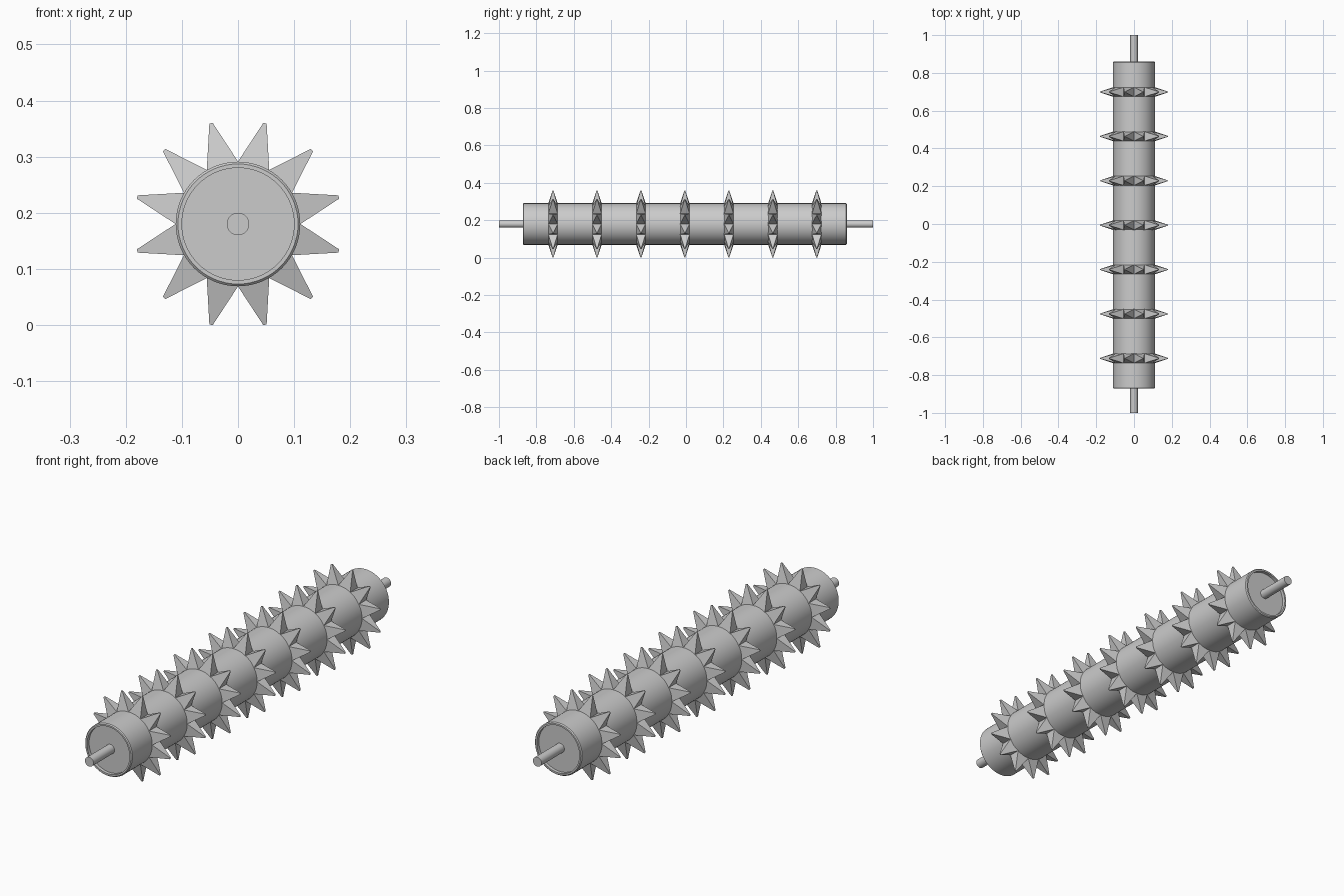
import bpy, bmesh, math
from mathutils import Vector

if "Cube" in bpy.data.objects:
    bpy.data.objects.remove(bpy.data.objects["Cube"])

AXIS_Z = 0.18
MID_Y = -0.006


def make_object(name, bm, smooth):
    bmesh.ops.recalc_face_normals(bm, faces=bm.faces[:])
    mesh = bpy.data.meshes.new(name)
    bm.to_mesh(mesh)
    bm.free()
    obj = bpy.data.objects.new(name, mesh)
    obj.location.z = AXIS_Z
    bpy.context.collection.objects.link(obj)
    if smooth:
        bpy.ops.object.select_all(action='DESELECT')
        obj.select_set(True)
        bpy.context.view_layer.objects.active = obj
        bpy.ops.object.shade_smooth_by_angle(angle=math.radians(30))
    return obj


def lathe(name, profile, steps):
    """Spin a (radius, y) profile around the y axis."""
    bm = bmesh.new()
    verts = [bm.verts.new((r, y, 0)) for r, y in profile]
    edges = [bm.edges.new(pair) for pair in zip(verts, verts[1:])]
    bmesh.ops.spin(bm, geom=verts + edges, cent=(0, 0, 0), axis=(0, 1, 0),
                   angle=math.tau, steps=steps)
    bmesh.ops.remove_doubles(bm, verts=bm.verts[:], dist=1e-5)
    return make_object(name, bm, True)


def add_spike(bm, angle, y):
    """Four-sided blunt spike pointing outward from the drum."""
    out = Vector((math.sin(angle), 0, math.cos(angle)))
    side = Vector((math.cos(angle), 0, -math.sin(angle)))
    rings = []
    for r, w, d in ((0.107, 0.029, 0.025), (0.186, 0.003, 0.002)):
        rings.append([bm.verts.new(out * r + side * w * sx + Vector((0, y + d * sy, 0)))
                      for sx, sy in ((-1, -1), (1, -1), (1, 1), (-1, 1))])
    low, top = rings
    bm.faces.new(low[::-1])
    bm.faces.new(top)
    for i in range(4):
        j = (i + 1) % 4
        bm.faces.new((low[i], low[j], top[j], top[i]))


# Drum with bevelled rims and recessed end caps
end = [(0, 0.852), (0.100, 0.852), (0.100, 0.866), (0.107, 0.866), (0.111, 0.862)]
profile = [(r, MID_Y - y) for r, y in end] + [(r, MID_Y + y) for r, y in reversed(end)]
lathe("drum", profile, 64)

# Axle
lathe("axle", [(0, -1), (0.02, -1), (0.02, 1), (0, 1)], 32)

# Seven rings of twelve spikes
for n in range(7):
    bm = bmesh.new()
    for k in range(12):
        add_spike(bm, math.radians(15 + 30 * k), MID_Y + (n - 3) * 0.235)
    make_object(f"spike_ring_{n + 1}", bm, False)
